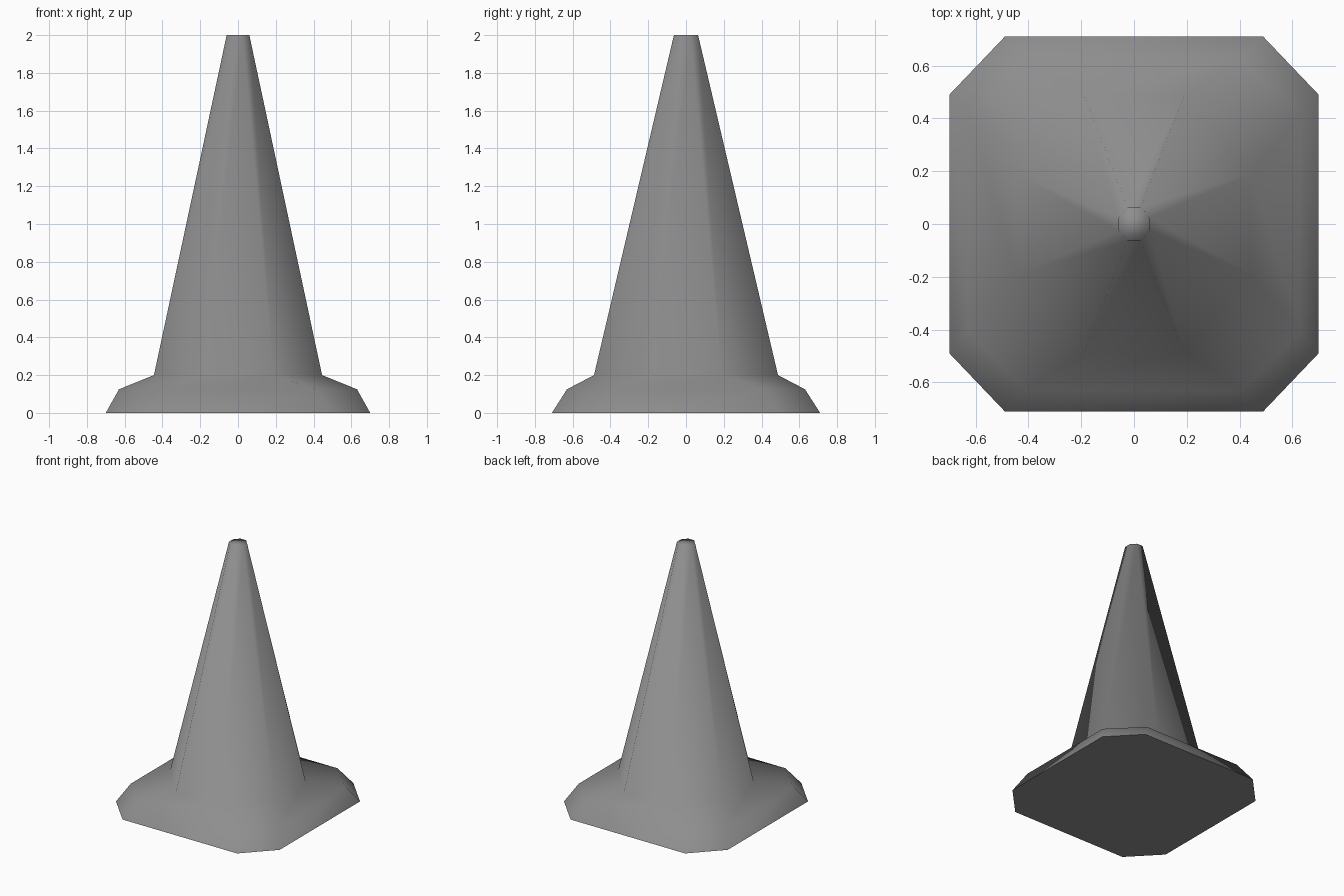
import bpy
import bmesh
from math import radians

cube = bpy.data.objects.get("Cube")
if cube:
    bpy.data.objects.remove(cube, do_unlink=True)

# Plain grey rubber
grey = bpy.data.materials.new("grey")
grey.use_nodes = True
colour = (0.27, 0.27, 0.27, 1)
grey.diffuse_color = colour
grey.node_tree.nodes["Principled BSDF"].inputs["Base Color"].default_value = colour


def octagon(bm, z, half_x, half_y, flat_x, flat_y):
    """Eight-sided ring; flat_x and flat_y are the half lengths of its long sides."""
    corners = [(half_x, -flat_y), (half_x, flat_y), (flat_x, half_y), (-flat_x, half_y),
               (-half_x, flat_y), (-half_x, -flat_y), (-flat_x, -half_y), (flat_x, -half_y)]
    return [bm.verts.new((x, y, z)) for x, y in corners]


# Foot, shoulder, cone bottom and cone tip
bm = bmesh.new()
rings = [octagon(bm, *ring) for ring in (
    (0, 0.70, 0.71, 0.49, 0.49),
    (0.125, 0.63, 0.63, 0.41, 0.41),
    (0.2, 0.445, 0.487, 0.19, 0.19),
    (2, 0.06, 0.064, 0.025, 0.025),
)]
for low, high in zip(rings, rings[1:]):
    for i in range(8):
        j = (i + 1) % 8
        bm.faces.new((low[i], low[j], high[j], high[i]))
bm.faces.new(rings[0][::-1])
bm.faces.new(rings[-1])

mesh = bpy.data.meshes.new("traffic_cone")
bm.to_mesh(mesh)
bm.free()
mesh.materials.append(grey)
cone = bpy.data.objects.new("traffic_cone", mesh)
bpy.context.collection.objects.link(cone)

# Soft shading, with only the underside edge kept sharp
bpy.context.view_layer.objects.active = cone
cone.select_set(True)
bpy.ops.object.shade_smooth_by_angle(angle=radians(90))
